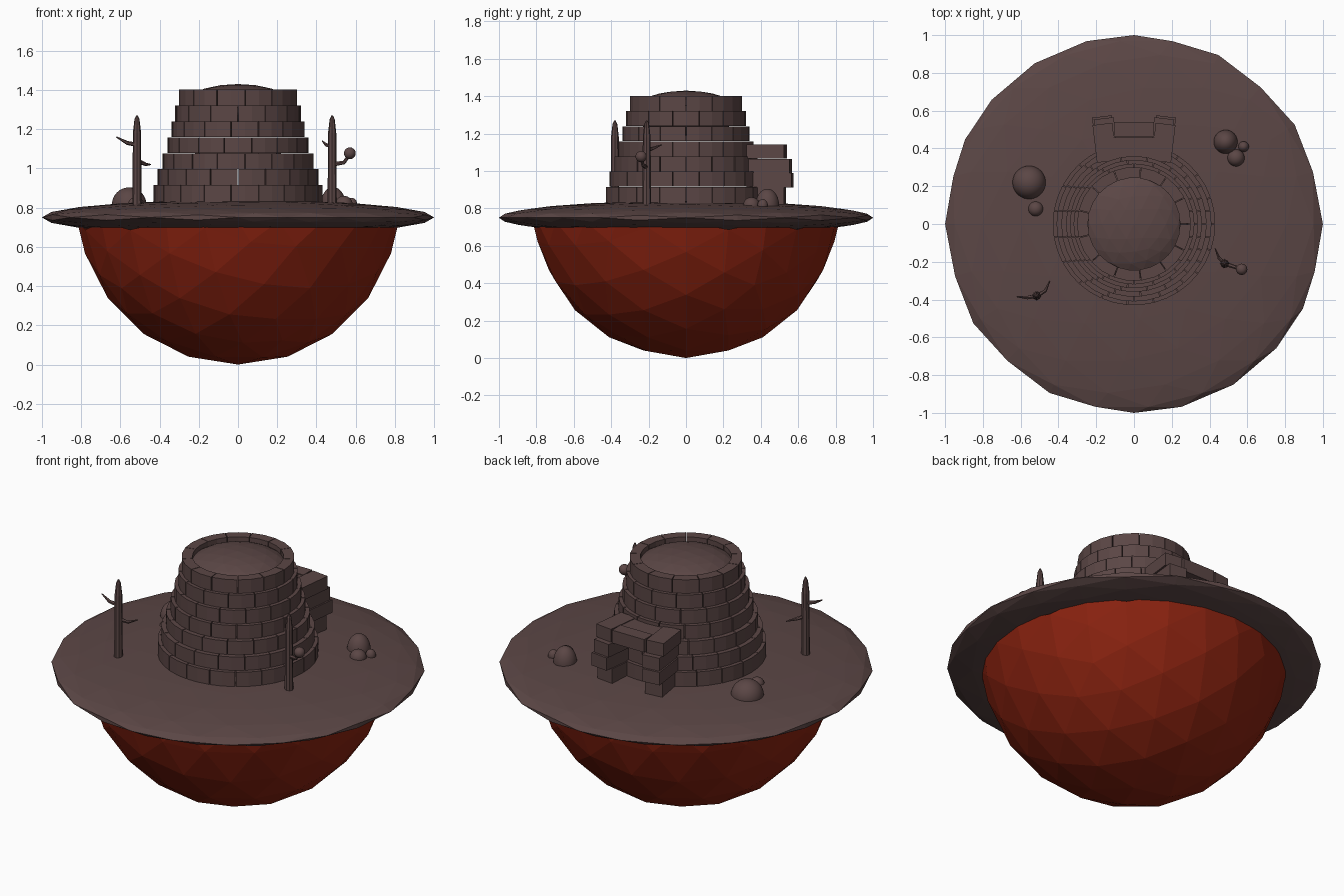
import bpy, bmesh, math
from mathutils import Vector, Matrix

if "Cube" in bpy.data.objects:
    bpy.data.objects.remove(bpy.data.objects["Cube"], do_unlink=True)


def make_material(name, rgb):
    mat = bpy.data.materials.new(name)
    mat.use_nodes = True
    mat.diffuse_color = (*rgb, 1)
    bsdf = mat.node_tree.nodes["Principled BSDF"]
    bsdf.inputs["Base Color"].default_value = (*rgb, 1)
    bsdf.inputs["Roughness"].default_value = 0.9
    return mat


stone = make_material("brown grey stone", (0.105, 0.062, 0.06))
red = make_material("dark red rock", (0.25, 0.016, 0.005))


def finish(name, bm, mat, smooth=False):
    bmesh.ops.recalc_face_normals(bm, faces=bm.faces)
    mesh = bpy.data.meshes.new(name)
    bm.to_mesh(mesh)
    bm.free()
    mesh.materials.append(mat)
    for poly in mesh.polygons:
        poly.use_smooth = smooth
    obj = bpy.data.objects.new(name, mesh)
    bpy.context.collection.objects.link(obj)
    return obj


def ball(bm, centre, size, detail=3):
    # Icosphere lying on its side, poles along y
    matrix = (Matrix.Translation(centre) @ Matrix.Diagonal((*size, 1))
              @ Matrix.Rotation(math.pi / 2, 4, "X"))
    return bmesh.ops.create_icosphere(bm, subdivisions=detail, radius=1, matrix=matrix)["verts"]


def box(bm, low, high, turn=0.0):
    low, high = Vector(low), Vector(high)
    matrix = (Matrix.Translation((low + high) / 2) @ Matrix.Rotation(turn, 4, "Z")
              @ Matrix.Diagonal((*(high - low), 1)))
    bmesh.ops.create_cube(bm, size=1, matrix=matrix)


def limb(bm, points, sides=8):
    # Tapered tube through (position, radius) points
    rings = []
    for i, (pos, radius) in enumerate(points):
        before = Vector(points[max(i - 1, 0)][0])
        after = Vector(points[min(i + 1, len(points) - 1)][0])
        turn = Vector((0, 0, 1)).rotation_difference(after - before)
        ring = []
        for k in range(sides):
            a = math.tau * k / sides
            offset = turn @ Vector((math.cos(a) * radius, math.sin(a) * radius, 0))
            ring.append(bm.verts.new(Vector(pos) + offset))
        rings.append(ring)
    for lower, upper in zip(rings, rings[1:]):
        for k in range(sides):
            j = (k + 1) % sides
            bm.faces.new((lower[k], lower[j], upper[j], upper[k]))
    bm.faces.new(rings[0][::-1])
    bm.faces.new(rings[-1])


# Ground disc
bm = bmesh.new()
ball(bm, (0, 0, 0.75), (1, 1, 0.09))
finish("ground_disc", bm, stone)

# Rocky underside: lower half of a faceted ball, tucked into the disc
bm = bmesh.new()
verts = ball(bm, (0, 0, 0.82), (0.82, 0.82, 0.82))
bmesh.ops.delete(bm, geom=[v for v in verts if v.co.z > 0.86], context="VERTS")
for v in bm.verts:
    v.co.z = min(v.co.z, 0.73)
finish("rock_underside", bm, red)


# Tower of stepped brick courses
def arc_brick(bm, inner, outer, start, end, bottom, top, steps=2):
    columns = []
    for i in range(steps + 1):
        a = start + (end - start) * i / steps
        columns.append([bm.verts.new((r * math.cos(a), r * math.sin(a), z))
                        for r, z in ((inner, bottom), (outer, bottom),
                                     (outer, top), (inner, top))])
    for c, d in zip(columns, columns[1:]):
        for k in range(4):
            j = (k + 1) % 4
            bm.faces.new((c[k], d[k], d[j], c[j]))
    bm.faces.new(columns[0])
    bm.faces.new(columns[-1][::-1])


COURSE = 0.081
BASE = 0.835
bm = bmesh.new()
for row, radius in enumerate((0.43, 0.41, 0.385, 0.36, 0.34, 0.32, 0.302)):
    count = round(math.tau * radius / 0.145)
    width = math.tau / count
    gap = 0.002 / radius
    bottom = BASE + row * COURSE
    for k in range(count):
        start = (k + 0.5 * (row % 2)) * width
        arc_brick(bm, radius - 0.058, radius, start + gap, start + width - gap,
                  bottom - (0.02 if row == 0 else 0), bottom + COURSE - 0.001)
finish("tower_bricks", bm, stone)

# Low domed cap inside the top course
bm = bmesh.new()
ball(bm, (0, 0, 1.31), (0.29, 0.29, 0.12))
finish("tower_cap", bm, stone)

# Back porch: two brick side walls and a lintel
bm = bmesh.new()
for side in (-1, 1):
    for row, reach in enumerate((0.53, 0.57, 0.56, 0.53)):
        bottom = BASE + row * 0.077 - (0.02 if row == 0 else 0)
        shift = 0.008 * (row % 2)
        xs = sorted((side * (0.095 + shift), side * (0.2 + shift)))
        box(bm, (xs[0], 0.33, bottom), (xs[1], reach, BASE + (row + 1) * 0.077 - 0.001),
            -side * 0.12)
for start, end, top in ((0.3, 0.458, 1.138), (0.46, 0.54, 1.142)):
    box(bm, (-0.105, start, 1.066), (0.105, end, top))
finish("back_porch", bm, stone)


# Dead trees
def tree(name, x, y, branches):
    bm = bmesh.new()
    limb(bm, [((x, y, 0.79), 0.024), ((x, y, 1.0), 0.022), ((x, y, 1.18), 0.021),
              ((x, y, 1.25), 0.013), ((x, y, 1.27), 0.004)])
    for branch in branches:
        limb(bm, branch, 6)
    return finish(name, bm, stone)


tree("right_tree", -0.515, -0.38, [
    [((-0.515, -0.38, 1.12), 0.012), ((-0.565, -0.39, 1.13), 0.01), ((-0.62, -0.385, 1.16), 0.003)],
    [((-0.515, -0.38, 1.04), 0.012), ((-0.47, -0.355, 1.02), 0.009), ((-0.445, -0.3, 1.02), 0.003)]])
tree("left_tree", 0.48, -0.21, [
    [((0.48, -0.21, 1.11), 0.012), ((0.45, -0.18, 1.12), 0.009), ((0.43, -0.13, 1.14), 0.003)],
    [((0.48, -0.21, 1.02), 0.012), ((0.54, -0.23, 1.03), 0.01), ((0.57, -0.24, 1.07), 0.008)]])

# Round tuft on the branch tip
bm = bmesh.new()
ball(bm, (0.57, -0.24, 1.077), (0.03, 0.03, 0.03))
finish("branch_ball", bm, stone, True)

# Boulders
boulders = ((-0.555, 0.22, 0.088, 0.088), (-0.52, 0.08, 0.04, 0.04),
            (0.485, 0.435, 0.063, 0.09), (0.54, 0.35, 0.045, 0.045),
            (0.58, 0.41, 0.028, 0.035))
for i, (x, y, radius, height) in enumerate(boulders):
    bm = bmesh.new()
    ball(bm, (x, y, 0.815), (radius, radius, height), 4)
    finish(f"boulder_{i + 1}", bm, stone, True)
